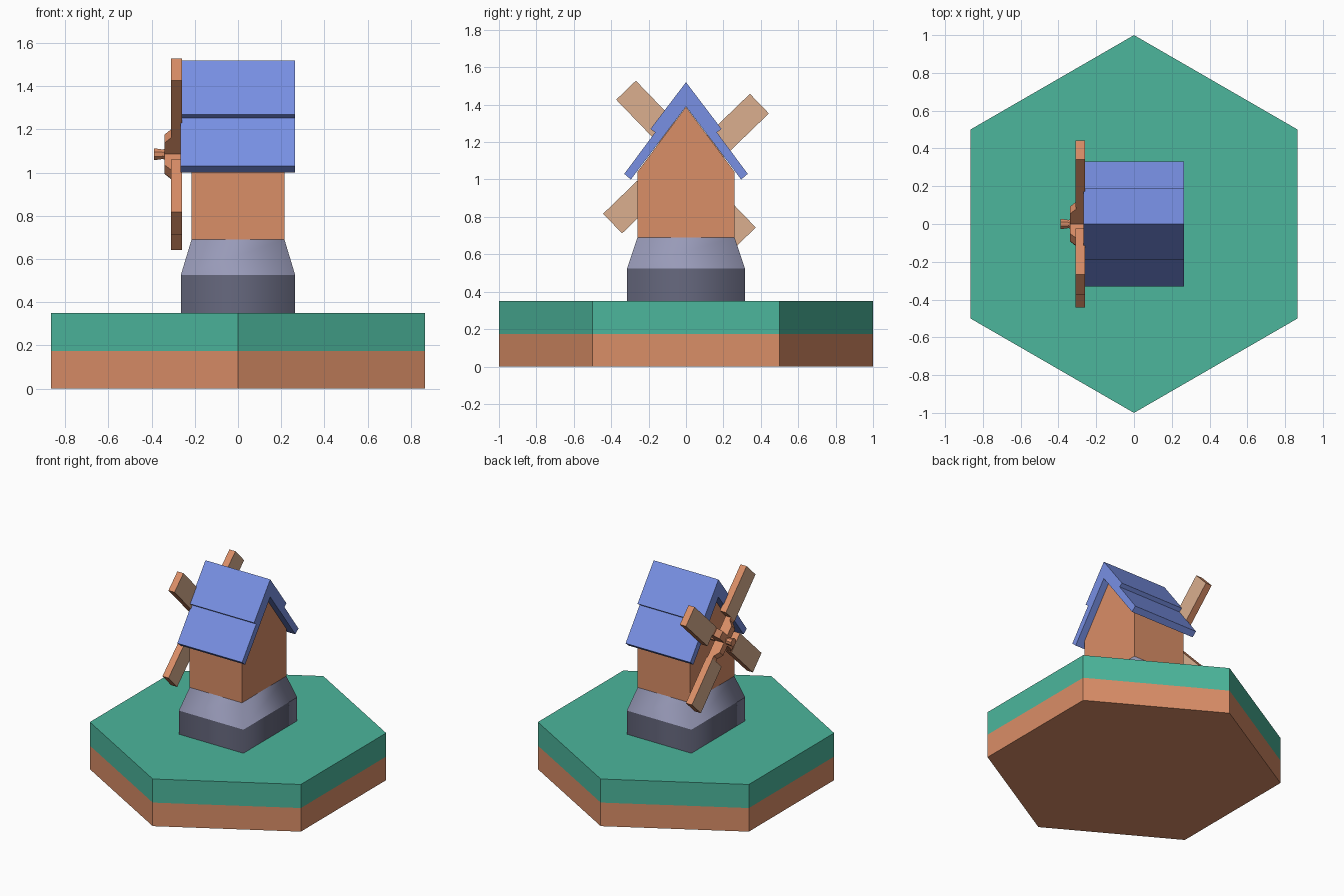
import bpy, bmesh, math
from mathutils import Vector

if "Cube" in bpy.data.objects:
    bpy.data.objects.remove(bpy.data.objects["Cube"])


def material(name, rgb):
    m = bpy.data.materials.new(name)
    lin = [(c / 255 / 12.92 if c < 11 else ((c / 255 + 0.055) / 1.055) ** 2.4) for c in rgb]
    m.diffuse_color = (*lin, 1)
    m.use_nodes = True
    m.node_tree.nodes["Principled BSDF"].inputs["Base Color"].default_value = m.diffuse_color
    return m


ORANGE = material("orange_brown", (218, 142, 103))
TAN = material("tan_wood", (219, 175, 143))
GREEN = material("grass_green", (76, 182, 156))
BLUE = material("roof_blue", (120, 144, 228))
STONE = material("light_stone", (152, 154, 184))
DARK = material("dark_stone", (103, 105, 127))


def loft(name, lower, upper, mats, smooth_sides=False, rule=None):
    """Solid between two matching 3D outlines; rule(face) picks a material index."""
    bm = bmesh.new()
    a = [bm.verts.new(p) for p in lower]
    b = [bm.verts.new(p) for p in upper]
    n = len(a)
    caps = [bm.faces.new(a), bm.faces.new(b)]
    sides = [bm.faces.new((a[i], a[(i + 1) % n], b[(i + 1) % n], b[i])) for i in range(n)]
    bmesh.ops.recalc_face_normals(bm, faces=bm.faces)
    if smooth_sides:
        for f in sides:
            f.smooth = True
        for f in caps:
            for e in f.edges:
                e.smooth = False
    if rule:
        for f in bm.faces:
            f.normal_update()
            f.material_index = rule(f)
    me = bpy.data.meshes.new(name)
    bm.to_mesh(me)
    bm.free()
    for m in mats:
        me.materials.append(m)
    ob = bpy.data.objects.new(name, me)
    bpy.context.collection.objects.link(ob)
    return ob


def ring(r, n, z, phase=0.0):
    return [(r * math.cos(phase + i * math.tau / n), r * math.sin(phase + i * math.tau / n), z)
            for i in range(n)]


def rect(x, y, z):
    return [(-x, -y, z), (x, -y, z), (x, y, z), (-x, y, z)]


def along_x(profile, x0, x1):
    return [(x0, y, z) for y, z in profile], [(x1, y, z) for y, z in profile]


# Hexagonal ground tile: soil below, grass above
for name, z0, z1, m in (("soil", 0, 0.175, ORANGE), ("grass", 0.175, 0.35, GREEN)):
    loft(name, ring(1, 6, z0, math.pi / 2), ring(1, 6, z1, math.pi / 2), [m])

# Stone footing with softly shaded sides
loft("stone_plinth", rect(0.265, 0.315, 0.35), rect(0.265, 0.315, 0.525), [DARK], True)
loft("stone_taper", rect(0.265, 0.315, 0.525), rect(0.215, 0.26, 0.69), [STONE], True)

# Tower with pointed gables
tower = [(-0.26, 0.69), (0.26, 0.69), (0.26, 1.04), (0, 1.388), (-0.26, 1.04)]
loft("tower", *along_x(tower, -0.215, 0.215), [ORANGE])

# Stepped roof, mirrored about the ridge
half = [(0.19, 1.27), (0.165, 1.252), (0.33, 1.03), (0.295, 1.0)]
roof = [(0, 1.52)] + half + [(0, 1.39)] + [(-y, z) for y, z in reversed(half)]
loft("roof", *along_x(roof, -0.267, 0.265), [BLUE])

# Sails: each has a chamfered spar and an offset blade
HUB_Z = 1.085
spar = [(0, -0.265), (0.17, -0.265), (0.17, -0.308), (0.135, -0.308), (0.10, -0.34), (0, -0.34)]
for i in range(4):
    ang = math.radians(44 + 90 * i)
    u = Vector((0, math.cos(ang), math.sin(ang)))
    v = Vector((0, math.sin(ang), -math.cos(ang)))

    def place(r, side, x):
        return u * r + v * side + Vector((x, 0, HUB_Z))

    loft(f"sail_spar_{i + 1}", [place(r, -0.028, x) for r, x in spar],
         [place(r, 0.028, x) for r, x in spar], [ORANGE])
    outline = [(0.155, -0.031), (0.505, -0.031), (0.505, 0.115), (0.155, 0.115)]
    loft(f"sail_blade_{i + 1}", [place(r, s, -0.31) for r, s in outline],
         [place(r, s, -0.26) for r, s in outline], [ORANGE, TAN],
         rule=lambda f: 1 if abs(f.normal.x) > 0.9 else 0)


# Axle from the tower and its flared cap
def disc(r, x):
    return [(x, a, HUB_Z + b) for a, b, _ in ring(r, 8, 0, math.pi / 8)]


loft("axle", disc(0.026, -0.345), disc(0.026, -0.2), [ORANGE])
loft("axle_cap", disc(0.03, -0.39), disc(0.022, -0.335), [ORANGE])
